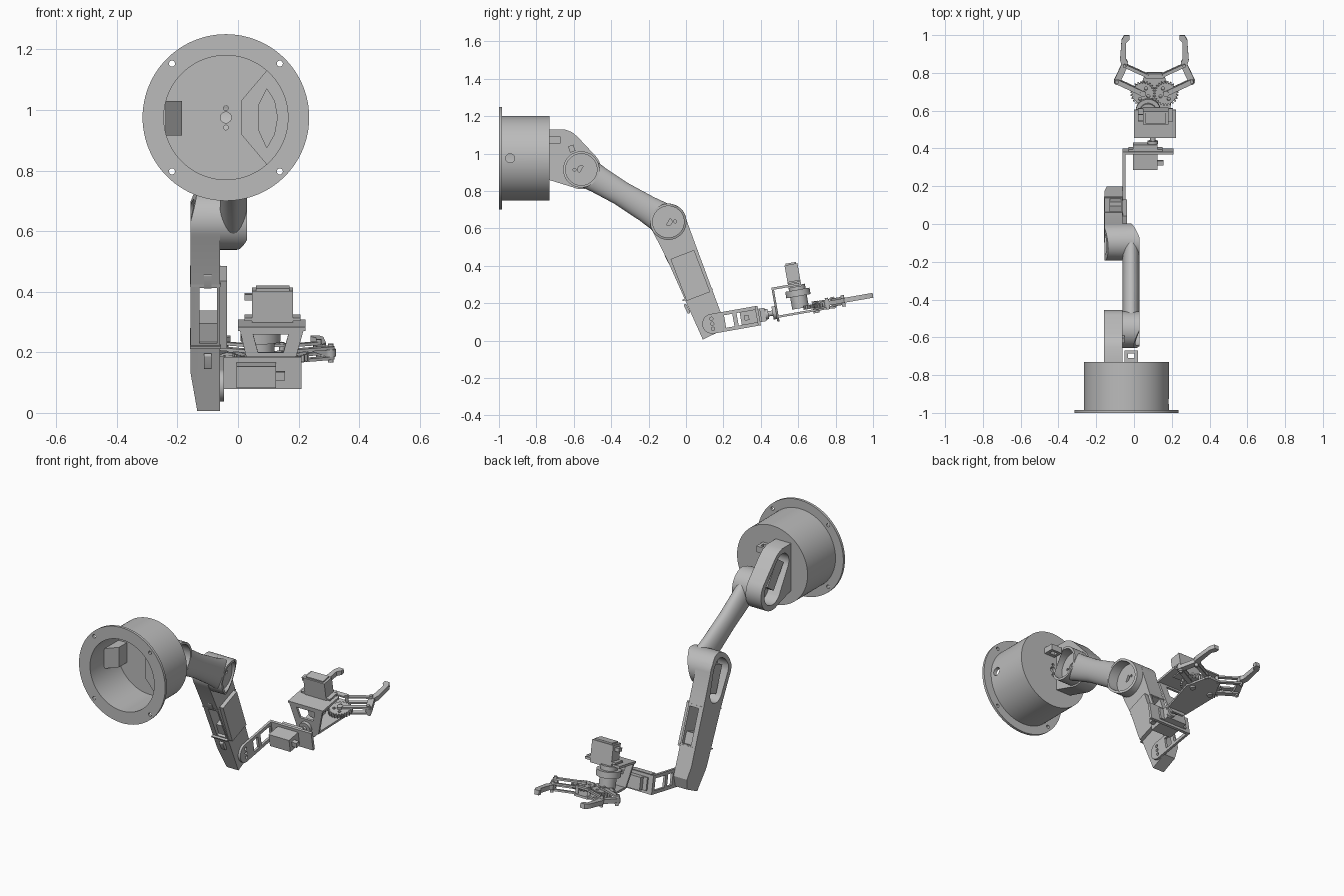
import bpy, bmesh
from math import sin, cos, pi, radians, atan2
from mathutils import Matrix, Vector

cube = bpy.data.objects.get("Cube")
if cube:
    bpy.data.objects.remove(cube)

GREY = (0.5, 0.5, 0.5, 1)
grey = bpy.data.materials.new("plain_grey")
grey.use_nodes = True
grey.diffuse_color = GREY
grey.node_tree.nodes["Principled BSDF"].inputs["Base Color"].default_value = GREY


# ---- helpers ----
def place(axis, a, b, h):
    return {"X": (h, a, b), "Y": (a, h, b), "Z": (a, b, h)}[axis]


def finish(name, bm, frame):
    bmesh.ops.recalc_face_normals(bm, faces=bm.faces)
    mesh = bpy.data.meshes.new(name)
    bm.to_mesh(mesh)
    bm.free()
    mesh.transform(frame)
    mesh.materials.append(grey)
    mesh.shade_smooth()
    mesh.set_sharp_from_angle(angle=radians(30))
    obj = bpy.data.objects.new(name, mesh)
    bpy.context.collection.objects.link(obj)
    return obj


def prism(name, axis, outline, lo, hi, frame=Matrix()):
    bm = bmesh.new()
    face = bm.faces.new([bm.verts.new(place(axis, a, b, lo)) for a, b in outline])
    out = bmesh.ops.extrude_face_region(bm, geom=[face])
    top = [v for v in out["geom"] if isinstance(v, bmesh.types.BMVert)]
    bmesh.ops.translate(bm, verts=top, vec=place(axis, 0, 0, hi - lo))
    return finish(name, bm, frame)


def rect(a0, a1, b0, b1):
    return [(a0, b0), (a1, b0), (a1, b1), (a0, b1)]


def arc(c, r, start, end, n=24):
    angles = [radians(start + (end - start) * i / n) for i in range(n + 1)]
    return [(c[0] + r * cos(t), c[1] + r * sin(t)) for t in angles]


def circle(c, r, n=48):
    return arc(c, r, 0, 360, n)[:-1]


def pill(p, q, r, r2=None):
    d = atan2(q[1] - p[1], q[0] - p[0]) * 180 / pi
    return arc(p, r, d + 90, d + 270, 12) + arc(q, r2 or r, d - 90, d + 90, 12)


def cut(obj, *cutters):
    for cutter in cutters:
        mod = obj.modifiers.new("cut", "BOOLEAN")
        mod.operation, mod.solver, mod.object = "DIFFERENCE", "EXACT", cutter
    bpy.context.view_layer.update()
    mesh = bpy.data.meshes.new_from_object(
        obj.evaluated_get(bpy.context.evaluated_depsgraph_get()))
    obj.modifiers.clear()
    obj.data = mesh
    mesh.shade_smooth()
    mesh.set_sharp_from_angle(angle=radians(30))
    for cutter in cutters:
        bpy.data.objects.remove(cutter)
    return obj


def hole(axis, outline, lo, hi, frame=Matrix()):
    return prism("cutter", axis, outline, lo, hi, frame)


def joint(y, z, degrees):
    return Matrix.Translation((0, y, z)) @ Matrix.Rotation(radians(degrees), 4, "X")


# ---- base drum, open towards the front ----
C = (-0.04, 0.975)
flange = prism("base_flange", "Y", circle(C, 0.275, 96), -1, -0.985)
cut(flange, hole("Y", circle(C, 0.205, 96), -1.1, -0.9),
    *[hole("Y", circle((C[0] + sx * 0.178, C[1] + sz * 0.178), 0.01, 16), -1.1, -0.9)
      for sx in (-1, 1) for sz in (-1, 1)])
drum = prism("base_drum", "Y", circle(C, 0.225, 96), -0.985, -0.73)
cut(drum, hole("Y", circle(C, 0.205, 96), -1.1, -0.75),
    hole("Y", circle(C, 0.018, 24), -0.8, -0.7),
    hole("Y", circle((-0.04, 1.006), 0.008, 12), -0.8, -0.7),
    hole("Y", circle((-0.04, 0.942), 0.008, 12), -0.8, -0.7),
    hole("X", circle((-0.94, 0.975), 0.024, 24), 0.1, 0.3))
shelf = prism("inner_shelf", "Y",
              [(0.01, 1.03), (0.01, 0.92)] + arc(C, 0.207, -49, 49), -0.86, -0.745)
cut(shelf, hole("Y", [(0.07, 0.93), (0.07, 1.02), (0.095, 1.07), (0.12, 1.03),
                      (0.13, 0.975), (0.12, 0.92), (0.095, 0.875)], -0.9, -0.76))
prism("inner_wedge", "Z", [(-0.24, -0.88), (-0.185, -0.82), (-0.185, -0.745), (-0.24, -0.745)],
      0.915, 1.03)
cut(prism("cable_loop", "Z", rect(-0.05, 0.02, -0.735, -0.67), 1.055, 1.09),
    hole("Z", rect(-0.033, 0.003, -0.71, -0.685), 1, 1.2))

# ---- shoulder bracket with an open pocket and motor ----
S = (-0.56, 0.915)
shoulder = prism("shoulder_bracket", "X",
                 [(-0.735, 0.86), (-0.735, 1.13), (-0.65, 1.13), (-0.61, 1.115), (-0.58, 1.09)]
                 + arc(S, 0.105, 42, -115), -0.16, -0.062)
cut(shoulder, hole("X", pill((-0.65, 1.04), S, 0.06, 0.075), -0.3, -0.085))
prism("shoulder_motor", "X", rect(-0.1, 0.06, -0.035, 0.035), -0.14, -0.08,
      joint(-0.605, 0.97, -55))
prism("shoulder_peg", "X", rect(-0.015, 0.015, 0, 0.035), -0.09, -0.05, joint(-0.605, 1.01, 20))

# ---- upper arm: waisted tube between two dished ends ----
U, L = joint(S[0], S[1], -31), 0.543
bm = bmesh.new()
rings = []
for t, r in ((0, 0.085), (0.2, 0.073), (0.45, 0.066), (0.75, 0.073), (1, 0.088)):
    rings.append([bm.verts.new((-0.015 + 0.045 * cos(k * pi / 16), t * L, r * sin(k * pi / 16)))
                  for k in range(32)])
for r0, r1 in zip(rings, rings[1:]):
    for k in range(32):
        bm.faces.new((r0[k - 1], r0[k], r1[k], r1[k - 1]))
bm.faces.new(rings[0])
bm.faces.new(rings[-1])


def dish(y):
    return hole("X", circle((y, 0), 0.084), -0.03, 0.2, U)


cut(finish("upper_arm_tube", bm, U), dish(0), dish(L))
slants = ([(0.03, -0.05), (0.1, -0.05), (0.1, -0.2), (-0.015, -0.12)],
          [(0.03, L - 0.03), (0.1, L - 0.03), (0.1, L + 0.2), (-0.025, L + 0.1)])
for name, y, slant in zip(("shoulder_end", "elbow_end"), (0, L), slants):
    end = prism(name, "X", circle((y, 0), 0.097), -0.06, 0.03, U)
    cut(end, dish(y), hole("Z", slant, -0.2, 0.2, U),
        hole("X", circle((y, 0), 0.02, 20), -0.045, 0, U),
        *[hole("X", circle((y + s * 0.03, s * 0.02), 0.008, 12), -0.045, 0, U) for s in (-1, 1)])

# ---- forearm: hollow housing with motor window ----
F = joint(-0.095, 0.635, -69)
forearm = prism("forearm", "X", arc((0, 0), 0.098, 75, 285)
                + [(0.2, -0.077), (0.654, -0.053), (0.645, 0.05), (0.59, 0.088), (0.2, 0.092)],
                -0.156, -0.06, F)
cut(forearm, hole("X", pill((0, 0), (0.12, 0), 0.07, 0.055), -0.3, -0.085, F),
    hole("Z", rect(-0.127, -0.07, 0.21, 0.41), -0.3, 0.3, F),
    hole("Z", [(-0.156, 0.52), (-0.13, 0.68), (-0.2, 0.68), (-0.2, 0.52)], -0.3, 0.3, F),
    hole("Z", [(-0.157, -0.03), (-0.13, -0.12), (-0.2, -0.12), (-0.2, -0.03)], -0.3, 0.3, F))
prism("forearm_cover", "X", rect(0.19, 0.43, -0.06, 0.075), -0.061, -0.037, F)
prism("forearm_motor", "X", rect(0.345, 0.412, -0.05, 0.07), -0.128, -0.069, F)
prism("elbow_motor", "X", rect(-0.03, 0.13, -0.035, 0.035), -0.135, -0.08, F)
for y in (0.2, 0.42):
    prism("forearm_seam", "X", rect(y - 0.004, y + 0.004, -0.079, 0.094), -0.158, -0.058, F)
for y in (0.185, 0.47):
    prism("forearm_clip", "X", pill((y - 0.02, -0.075), (y + 0.02, -0.071), 0.008),
          -0.112, -0.088, F)

# ---- wrist bracket and wrist motor ----
W = joint(0.14, 0.09, 10)
side = prism("wrist_side_plate", "X",
             arc((0, 0), 0.053, 90, 270) + [(0.255, -0.053), (0.255, 0.053)], -0.06, -0.046, W)
cut(side, hole("X", rect(0.07, 0.115, -0.034, 0.034), -0.1, 0, W),
    hole("X", rect(0.138, 0.232, -0.034, 0.034), -0.1, 0, W),
    *[hole("X", circle((0, z), 0.009, 16), -0.1, 0, W) for z in (-0.027, 0, 0.027)])
prism("wrist_cross_plate", "Y", rect(-0.06, 0.21, -0.053, 0.053), 0.24, 0.255, W)


def motor(name, axis, a, b, h0, h1, tab):
    prism(name + "_body", axis, rect(a[0], a[1], b[0], b[1]), h0, h1, W)
    prism(name + "_tabs", axis, rect(a[0] - 0.025, a[1] + 0.025, b[0], b[1]), tab, tab + 0.01, W)


motor("wrist_motor", "Y", (-0.005, 0.125), (-0.036, 0.036), 0.155, 0.29, 0.255)
prism("wrist_motor_plug", "Y", rect(0.12, 0.155, -0.014, 0.014), 0.175, 0.2, W)
for name, r, y0, y1 in (("wrist_collar", 0.028, 0.29, 0.305), ("wrist_shaft", 0.014, 0.3, 0.345),
                        ("wrist_horn", 0.035, 0.328, 0.352)):
    prism(name, "Y", circle((0.1, 0), r, 32), y0, y1, W)

# ---- gripper bracket and gripper motor ----
MID = 0.108
back = prism("gripper_back_plate", "Y", [(0.005, 0.13), (0.04, -0.02), (0.07, -0.05),
                                         (0.146, -0.05), (0.176, -0.02), (0.218, 0.13)],
             0.345, 0.357, W)
cut(back, hole("Y", [(0.05, 0.11), (0.166, 0.11), (0.15, 0.05), (0.066, 0.05)], 0.3, 0.4, W))
prism("gripper_top_plate", "Z", rect(0.0, 0.222, 0.345, 0.495), 0.122, 0.135, W)
motor("gripper_motor", "Z", (0.047, 0.182), (0.435, 0.505), 0.115, 0.24, 0.14)
prism("gripper_motor_plug", "Z", rect(0.022, 0.05, 0.455, 0.485), 0.205, 0.225, W)
prism("gripper_motor_lip", "Z", rect(0.06, 0.17, 0.442, 0.498), 0.24, 0.248, W)
prism("turn_disc", "Z", circle((0.075, 0.48), 0.066), 0.065, 0.1, W)
prism("turn_disc_neck", "Z", circle((0.075, 0.48), 0.045), 0.0, 0.125, W)
prism("gripper_base_plate", "Z", [(0.045, 0.35), (0.17, 0.35), (0.205, 0.55), (0.15, 0.67),
                                  (0.066, 0.67), (0.01, 0.55)], -0.03, -0.018, W)
for z in (-0.03, 0.016):
    prism("finger_mount", "Z", pill((MID - 0.037, 0.655), (MID + 0.037, 0.655), 0.014),
          z, z + 0.01, W)

# ---- mirrored gears, links and fingers ----
for s, label in ((-1, "right_"), (1, "left_")):
    def m(points):
        return [(MID + s * x, y) for x, y in points]

    hub, knee, knuckle, anchor = (0.061, 0.56), (0.198, 0.625), (0.158, 0.711), (0.037, 0.655)
    teeth = [(hub[0] + r * cos(t), hub[1] + r * sin(t)) for k in range(24)
             for t, r in ((k * pi / 12 + d * pi / 48, 0.066 if d in (1, 2) else 0.055)
                          for d in range(4))]
    cut(prism(label + "gear", "Z", m(teeth), -0.012, 0.01, W),
        *[hole("Z", m(circle((hub[0] + 0.032 * cos(a), hub[1] + 0.032 * sin(a)), 0.009, 12)),
               -0.1, 0.1, W) for a in (0.5, 2.1, 3.6, 5.2)])
    prism(label + "gear_hub", "Z", m(circle(hub, 0.016, 20)), -0.04, 0.024, W)
    for z in (-0.022, 0.012):
        prism(label + "drive_link", "Z", m(pill(hub, knee, 0.013)), z, z + 0.01, W)
        prism(label + "guide_link", "Z", m(pill(anchor, knuckle, 0.009)), z, z + 0.01, W)
    for pin in (knee, knuckle, anchor):
        prism(label + "pin", "Z", m(circle(pin, 0.009, 16)), -0.032, 0.03, W)
    prism(label + "finger_base", "Z", m(pill(knee, knuckle, 0.017)), -0.012, 0.012, W)
    prism(label + "finger", "Z", m([(0.145, 0.705), (0.17, 0.702), (0.182, 0.74), (0.174, 0.848),
                                    (0.16, 0.873), (0.132, 0.873), (0.132, 0.852), (0.15, 0.832),
                                    (0.15, 0.745), (0.14, 0.728)]), -0.012, 0.014, W)
